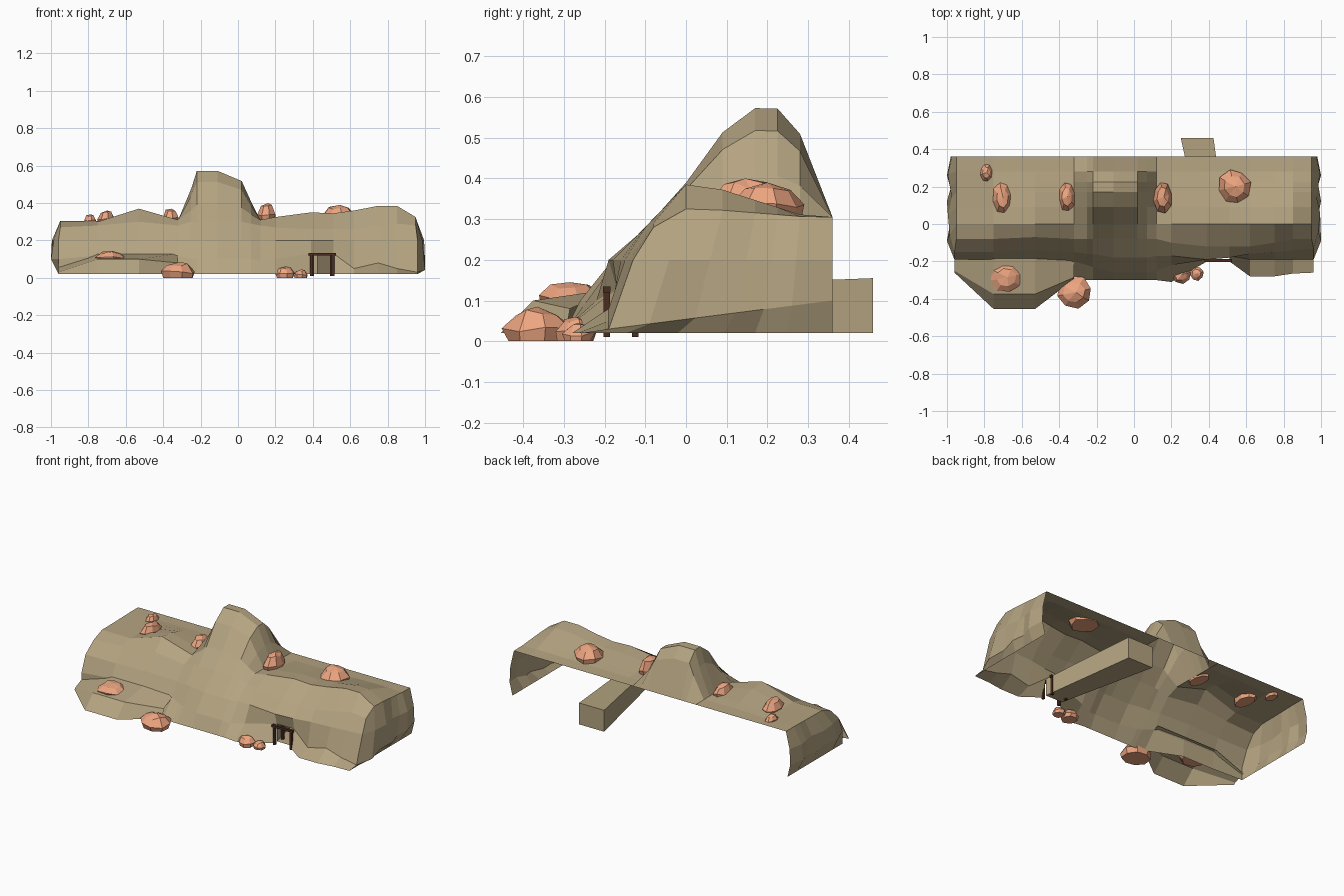
import bpy, bmesh, math, random
from mathutils import Vector

if "Cube" in bpy.data.objects:
    bpy.data.objects.remove(bpy.data.objects["Cube"])

random.seed(4)

def material(name, col):
    m = bpy.data.materials.new(name)
    m.diffuse_color = (*col, 1)
    m.use_nodes = True
    m.node_tree.nodes["Principled BSDF"].inputs["Base Color"].default_value = m.diffuse_color
    return m

TAN = material("sandstone", (0.46, 0.37, 0.22))
ORANGE = material("orange_rock", (0.85, 0.38, 0.22))
BROWN = material("dark_timber", (0.07, 0.025, 0.015))

def finish(bm, name, mat, recalc=False):
    if recalc:
        bmesh.ops.recalc_face_normals(bm, faces=bm.faces)
    me = bpy.data.meshes.new(name)
    bm.to_mesh(me)
    bm.free()
    me.materials.append(mat)
    ob = bpy.data.objects.new(name, me)
    bpy.context.collection.objects.link(ob)
    return ob

def lerp(a, b, t):
    return a + (b - a) * t

# Cliff shell: one cross-section per column
# x, base y, foot y, foot z, mid y, rim y, rim z, crest z
COLS = [
    (-.95, -.19, -.19, .10, -.15, -.08, .27, .30),
    (-.75, -.20, -.19, .12, -.15, -.08, .28, .30),
    (-.53, -.20, -.19, .12, -.14, -.07, .30, .37),
    (-.32, -.29, -.20, .12, -.15, -.08, .28, .31),
    (-.25, -.30, -.22, .10, -.16, -.08, .30, .31),
    (-.22, -.30, -.23, .10, -.16, -.08, .30, .31),
    (-.11, -.30, -.26, .10, -.18, -.08, .30, .31),
    (.02, -.30, -.26, .10, -.18, -.08, .30, .31),
    (.07, -.30, -.26, .10, -.18, -.08, .29, .31),
    (.12, -.30, -.25, .09, -.17, -.08, .28, .31),
    (.20, -.31, -.22, .10, -.17, -.10, .27, .325),
    (.39, -.20, -.17, .13, -.19, -.12, .26, .35),
    (.51, -.20, -.17, .13, -.18, -.12, .26, .345),
    (.62, -.28, -.19, .05, -.16, -.12, .26, .36),
    (.75, -.28, -.19, .08, -.15, -.10, .28, .385),
    (.85, -.265, -.19, .05, -.14, -.08, .29, .385),
    (.95, -.26, -.19, .03, -.13, -.08, .28, .325),
]
BUTTE = {-.25: .17, -.22: .265, -.11: .265, .02: .21, .07: .10}
TOP = [(0, .30), (.09, .77), (.17, 1), (.225, 1), (.28, .77), (.36, 0)]

bm = bmesh.new()
grid = []
for x, y0, y1, z1, y2, y3, z3, zc in COLS:
    pts = [(y0, .02), (y1, z1), (y2, .20), (y3, z3)]
    for y, w in TOP:
        base = lerp(zc, .305, min(1, max(0, y - .05) / .25))
        pts.append((y, base + BUTTE.get(x, 0) * w))
    s = .96 if abs(x) == .95 else abs(x)
    grid.append([bm.verts.new((math.copysign(s, x) if r < 3 else x, y, z))
                 for r, (y, z) in enumerate(pts)])
for c in range(len(grid) - 1):
    a, b = grid[c], grid[c + 1]
    for r in range(len(a) - 1):
        if COLS[c][0] == .39 and r == 0:
            continue                      # mine entrance opening
        bm.faces.new((a[r], b[r], b[r + 1], a[r + 1]))

# Bulging end walls, open at the back and bottom
for col, sx in ((grid[0], -1), (grid[-1], 1)):
    n = len(col) - 4
    levels = []
    for l in range(3):
        row = [col[l]]
        for s in range(1, n + 1):
            t = (col[3 + s].co.y + .08) / .44
            bulge = (0, .02 + .02 * (s % 2), .015 + .01 * (s % 3))[l]
            row.append(bm.verts.new((sx * (.96 + bulge),
                                     lerp(col[l].co.y, .36, t),
                                     col[l].co.z if l == 0 else lerp(col[l].co.z, .1 * l, t))))
        levels.append(row)
    levels.append(col[3:])
    for l in range(3):
        for s in range(n):
            f = [levels[l][s], levels[l][s + 1], levels[l + 1][s + 1], levels[l + 1][s]]
            bm.faces.new(f if sx > 0 else f[::-1])
finish(bm, "cliff_shell", TAN)

# Low ledge at the front left: base, lip and inner rows
rows = [
    [(-.96, -.26, .02), (-.75, -.455, .02), (-.53, -.455, .02), (-.32, -.295, .02)],
    [(-.96, -.25, .03), (-.75, -.375, .10), (-.53, -.375, .10), (-.32, -.285, .08)],
    [(-.96, -.18, .06), (-.75, -.17, .13), (-.53, -.17, .13), (-.32, -.17, .13)],
]
bm = bmesh.new()
v = [[bm.verts.new(p) for p in r] for r in rows]
for r in range(2):
    for c in range(3):
        bm.faces.new((v[r][c], v[r][c + 1], v[r + 1][c + 1], v[r + 1][c]))
finish(bm, "front_ledge", TAN)

# Mine tunnel running out of the back, open at the entrance
def ring(bm, xa, xb, y, zt):
    return [bm.verts.new(p) for p in ((xa, y, .02), (xb, y, .02), (xb, y, zt), (xa, y, zt))]

bm = bmesh.new()
f, b = ring(bm, .39, .51, -.17, .13), ring(bm, .25, .425, .46, .155)
for i in range(4):
    j = (i + 1) % 4
    bm.faces.new((f[i], f[j], b[j], b[i]))
bm.faces.new(b[::-1])
finish(bm, "mine_tunnel", TAN, True)

# Timber frames at the entrance
def box(bm, c, s):
    g = bmesh.ops.create_cube(bm, size=1)["verts"]
    for q in g:
        q.co = Vector((q.co.x * s[0] + c[0], q.co.y * s[1] + c[1], q.co.z * s[2] + c[2]))

for name, y, w in (("entrance_frame", -.195, .058), ("inner_frame", -.125, .05)):
    bm = bmesh.new()
    for sx in (-1, 1):
        box(bm, (.45 + sx * w, y, .068), (.014, .016, .116))
    box(bm, (.45, y, .127), (w * 2 + .03, .018, .014))
    finish(bm, name, BROWN)

# Faceted boulders: centre x, y, base z, size x, y, height
def boulder(name, x, y, z, sx, sy, h):
    bm = bmesh.new()
    n = 8
    rings = []
    for rad, hh in ((.88, 0), (1, .35), (.62, .82)):
        rings.append([])
        for i in range(n):
            a = 2 * math.pi * (i + .3) / n
            k = rad * random.uniform(.88, 1.04) / 2
            up = hh + (random.uniform(-.1, .1) if hh else 0)
            rings[-1].append(bm.verts.new((x + sx * k * math.cos(a),
                                           y + sy * k * math.sin(a), z + h * up)))
    for p, q in zip(rings, rings[1:]):
        for i in range(n):
            j = (i + 1) % n
            bm.faces.new((p[i], p[j], q[j], q[i]))
    tip = bm.verts.new((x + sx * .05, y, z + h))
    for i in range(n):
        bm.faces.new((rings[2][i], rings[2][(i + 1) % n], tip))
    bm.faces.new(rings[0][::-1])
    finish(bm, name, ORANGE, True)

ROCKS = [
    (-.79, .275, .29, .065, .10, .05), (-.705, .14, .29, .105, .175, .07),
    (-.36, .145, .30, .095, .165, .07), (.155, .145, .30, .105, .175, .10),
    (.535, .20, .305, .18, .19, .085), (-.685, -.285, .09, .18, .165, .055),
    (-.32, -.365, 0, .195, .18, .085), (.25, -.27, 0, .11, .105, .06),
    (.335, -.265, 0, .08, .08, .045),
]
for i, r in enumerate(ROCKS):
    boulder(f"boulder_{i + 1}", *r)
